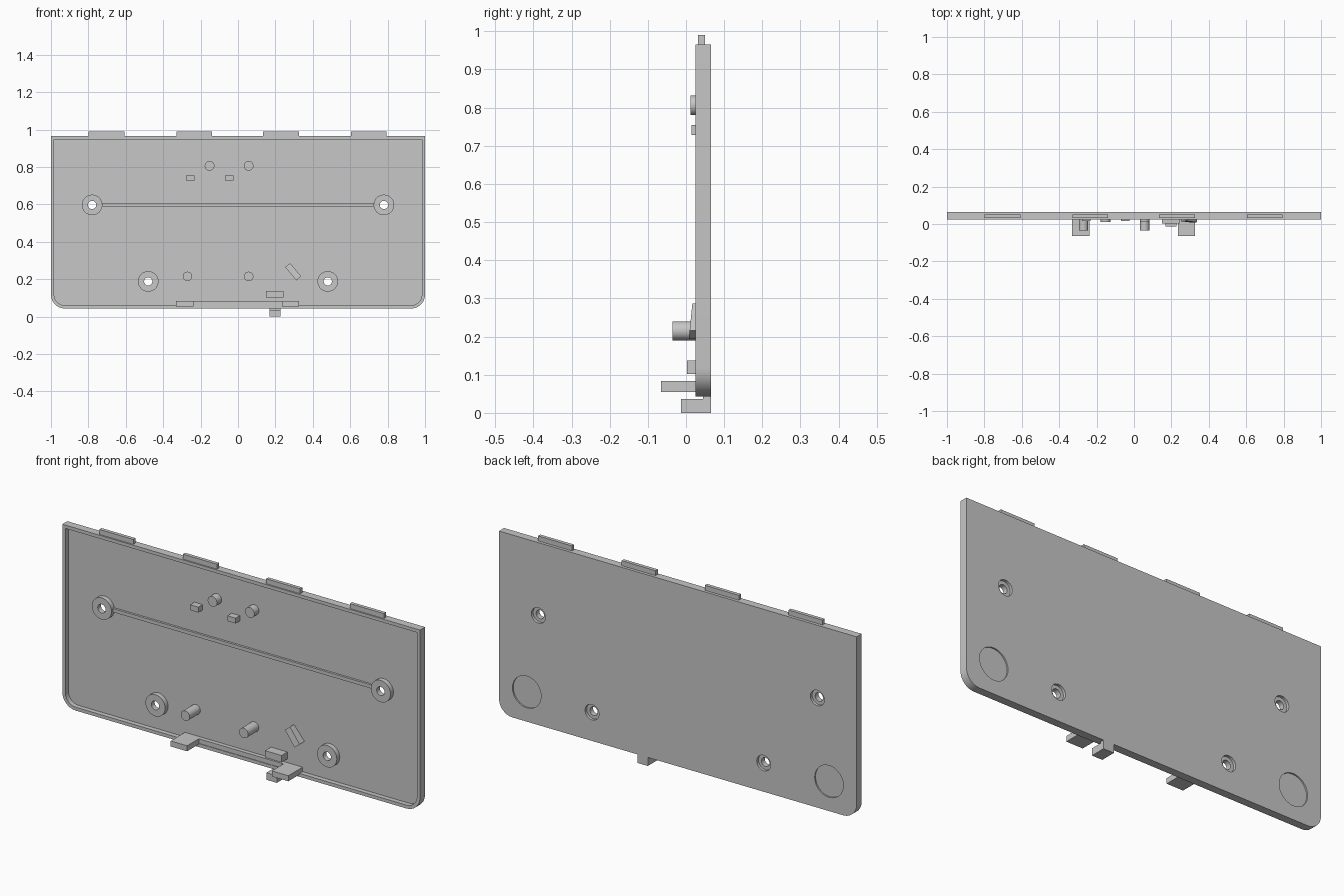
import bpy, bmesh, math
from mathutils import Matrix

if "Cube" in bpy.data.objects:
    bpy.data.objects.remove(bpy.data.objects["Cube"])

GREY = (0.57, 0.57, 0.57, 1)
mat = bpy.data.materials.new("light_grey")
mat.use_nodes = True
mat.diffuse_color = GREY
mat.node_tree.nodes["Principled BSDF"].inputs["Base Color"].default_value = GREY

FRONT, FLOOR, BACK = 0.025, 0.049, 0.065
ROOT = FLOOR + 0.002  # parts sink slightly into the floor


def finish(name, bm):
    bmesh.ops.recalc_face_normals(bm, faces=bm.faces)
    mesh = bpy.data.meshes.new(name)
    bm.to_mesh(mesh)
    bm.free()
    mesh.materials.append(mat)
    ob = bpy.data.objects.new(name, mesh)
    bpy.context.collection.objects.link(ob)
    return ob


def prism(name, outline, y0, y1):
    """Extrude an x-z outline from y0 to y1."""
    bm = bmesh.new()
    face = bm.faces.new([bm.verts.new((x, y0, z)) for x, z in outline])
    out = bmesh.ops.extrude_face_region(bm, geom=[face])
    verts = [v for v in out["geom"] if isinstance(v, bmesh.types.BMVert)]
    bmesh.ops.translate(bm, verts=verts, vec=(0, y1 - y0, 0))
    return finish(name, bm)


def box(name, x0, x1, y0, y1, z0, z1):
    return prism(name, [(x0, z0), (x1, z0), (x1, z1), (x0, z1)], y0, y1)


def circle(x, z, r, n=32):
    return [(x + r * math.cos(2 * math.pi * i / n), z + r * math.sin(2 * math.pi * i / n))
            for i in range(n)]


def smooth(ob):
    bpy.ops.object.select_all(action="DESELECT")
    ob.select_set(True)
    bpy.context.view_layer.objects.active = ob
    bpy.ops.object.shade_smooth_by_angle(angle=math.radians(30))


def cylinder(name, x, z, r, y0, y1):
    ob = prism(name, circle(x, z, r), y0, y1)
    smooth(ob)
    return ob


def cut(target, cutter):
    mod = target.modifiers.new("cut", "BOOLEAN")
    mod.operation, mod.solver, mod.object = "DIFFERENCE", "EXACT", cutter
    bpy.context.view_layer.objects.active = target
    bpy.ops.object.modifier_apply(modifier=mod.name)
    bpy.data.objects.remove(cutter)


def plate_outline(inset):
    """Rectangle with rounded bottom corners, shrunk by inset."""
    w, z0, z1, r = 1 - inset, 0.043 + inset, 0.965 - inset, 0.075 - inset
    arc = [math.radians(90 * i / 10) for i in range(11)]
    right = [(w - r + r * math.sin(a), z0 + r - r * math.cos(a)) for a in arc]
    right.append((w, z1))
    return right + [(-x, z) for x, z in reversed(right)]


# Cover plate with a raised rim, screw openings and round pads sunk in the back
plate = prism("cover_plate", plate_outline(0), FRONT, BACK)
cut(plate, prism("recess_cutter", plate_outline(0.017), FRONT - 0.1, FLOOR))
screws = [(s * x, z) for s in (-1, 1) for x, z in ((0.78, 0.597), (0.48, 0.188))]
for x, z in screws:
    cut(plate, prism("screw_cutter", circle(x, z, 0.039), 0, 0.1))
for s in (-1, 1):
    cut(plate, prism("pad_cutter", circle(s * 0.845, 0.193, 0.08, 48), BACK - 0.007, 0.1))
smooth(plate)

# Screw bosses, ring shaped
for i, (x, z) in enumerate(screws):
    bm = bmesh.new()
    n = 32
    loops = [[bm.verts.new((px, y, pz)) for px, pz in circle(x, z, r, n)]
             for r, y in ((0.022, FRONT), (0.055, FRONT), (0.055, ROOT), (0.022, ROOT))]
    for k in range(4):
        a, b = loops[k], loops[(k + 1) % 4]
        for j in range(n):
            m = (j + 1) % n
            bm.faces.new((a[j], a[m], b[m], b[j]))
    smooth(finish(f"screw_boss_{i + 1}", bm))

# Stiffening rib between the upper bosses
box("cross_rib", -0.73, 0.73, 0.038, ROOT, 0.589, 0.607)

# Hinge tabs along the top
for i, x in enumerate((-0.703, -0.235, 0.23, 0.698)):
    box(f"top_tab_{i + 1}", x - 0.095, x + 0.095, 0.032, 0.05, 0.955, 0.99)

# Locating pegs and small blocks
for i, x in enumerate((-0.152, 0.057)):
    cylinder(f"upper_peg_{i + 1}", x, 0.806, 0.026, 0.012, ROOT)
    cylinder(f"lower_peg_{i + 1}", x if i else -0.27, 0.215, 0.025, -0.036, ROOT)
for i, x in enumerate((-0.255, -0.047)):
    box(f"small_block_{i + 1}", x - 0.023, x + 0.023, 0.015, ROOT, 0.728, 0.755)
box("lower_block", 0.15, 0.242, 0.002, ROOT, 0.102, 0.137)

# Slanted block, its face leaning out toward the bottom
slant = box("slanted_block", -0.046, 0.046, 0.012, ROOT, -0.017, 0.017)
slant.data.transform(Matrix.Translation((0.295, 0, 0.24)) @ Matrix.Rotation(math.radians(50), 4, "Y"))
for v in slant.data.vertices:
    if v.co.y < 0.03:
        v.co.y += (v.co.z - 0.24) * 0.1

# Bottom ledge with two tongues
box("bottom_ledge", -0.33, 0.325, 0.028, ROOT, 0.054, 0.083)
for name, x in (("right_tongue", -0.285), ("left_tongue", 0.281)):
    box(name, x - 0.046, x + 0.046, -0.065, FLOOR, 0.055, 0.083)

# Latch below the bottom edge, joined to the plate by a rear neck
box("latch", 0.168, 0.226, -0.013, BACK, 0, 0.036)
box("latch_neck", 0.168, 0.226, 0.045, BACK, 0.034, 0.046)
